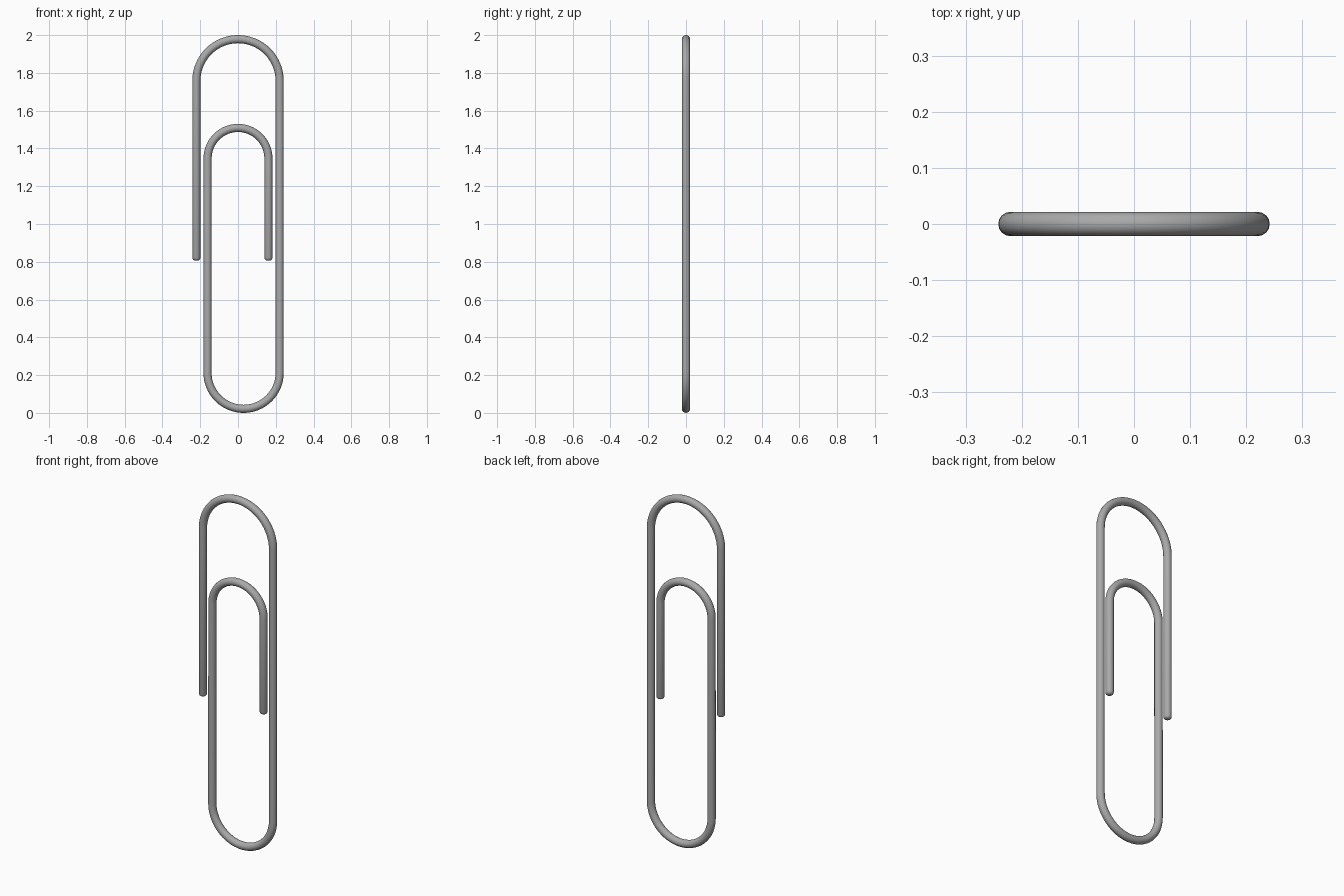
import bpy
from math import cos, sin, pi

cube = bpy.data.objects.get("Cube")
if cube:
    bpy.data.objects.remove(cube)

WIRE = 0.0215      # wire radius
END_Z = 0.805      # height of both free ends
ARC_STEPS = 32

steel = bpy.data.materials.new("steel grey")
steel.use_nodes = True
steel.diffuse_color = (0.4, 0.4, 0.4, 1)
steel.node_tree.nodes["Principled BSDF"].inputs["Base Color"].default_value = (0.4, 0.4, 0.4, 1)


def bend(cx, cz, radius, start, end):
    """Half-circle of wire in the xz plane, as (x, z, thickness)."""
    angles = [start + (end - start) * i / ARC_STEPS for i in range(ARC_STEPS + 1)]
    return [(cx + radius * cos(a), cz + radius * sin(a), 1) for a in angles]


def tip(x):
    """Rounded free end, listed from the tip upward."""
    return [(x, END_Z + WIRE * (1 - cos(a)) * 0.7, max(sin(a), 0.5))
            for a in (pi / 6, pi / 4, pi / 3, pi / 2)]


# Wire path: outer end, top bend, bottom bend, inner bend, inner end
outer, lower, inner = 0.2205, 0.191, 0.161
path = tip(-outer)
path += bend(0, 2 - WIRE - outer, outer, pi, 0)
path += bend(outer - lower, WIRE + lower, lower, 0, -pi)
path += bend(0, 1.53 - WIRE - inner, inner, pi, 0)
path += reversed(tip(inner))

# Sweep a round section along the path
curve = bpy.data.curves.new("bent_wire", "CURVE")
curve.dimensions = "3D"
curve.bevel_depth = WIRE
curve.bevel_resolution = 6
curve.use_fill_caps = True
spline = curve.splines.new("POLY")
spline.points.add(len(path) - 1)
for point, (x, z, thickness) in zip(spline.points, path):
    point.co = (x, 0, z, 1)
    point.radius = thickness
curve.materials.append(steel)

wire = bpy.data.objects.new("bent_wire", curve)
bpy.context.collection.objects.link(wire)
bpy.ops.object.select_all(action="DESELECT")
wire.select_set(True)
bpy.context.view_layer.objects.active = wire
bpy.ops.object.convert(target="MESH")
bpy.ops.object.shade_smooth_by_angle()
